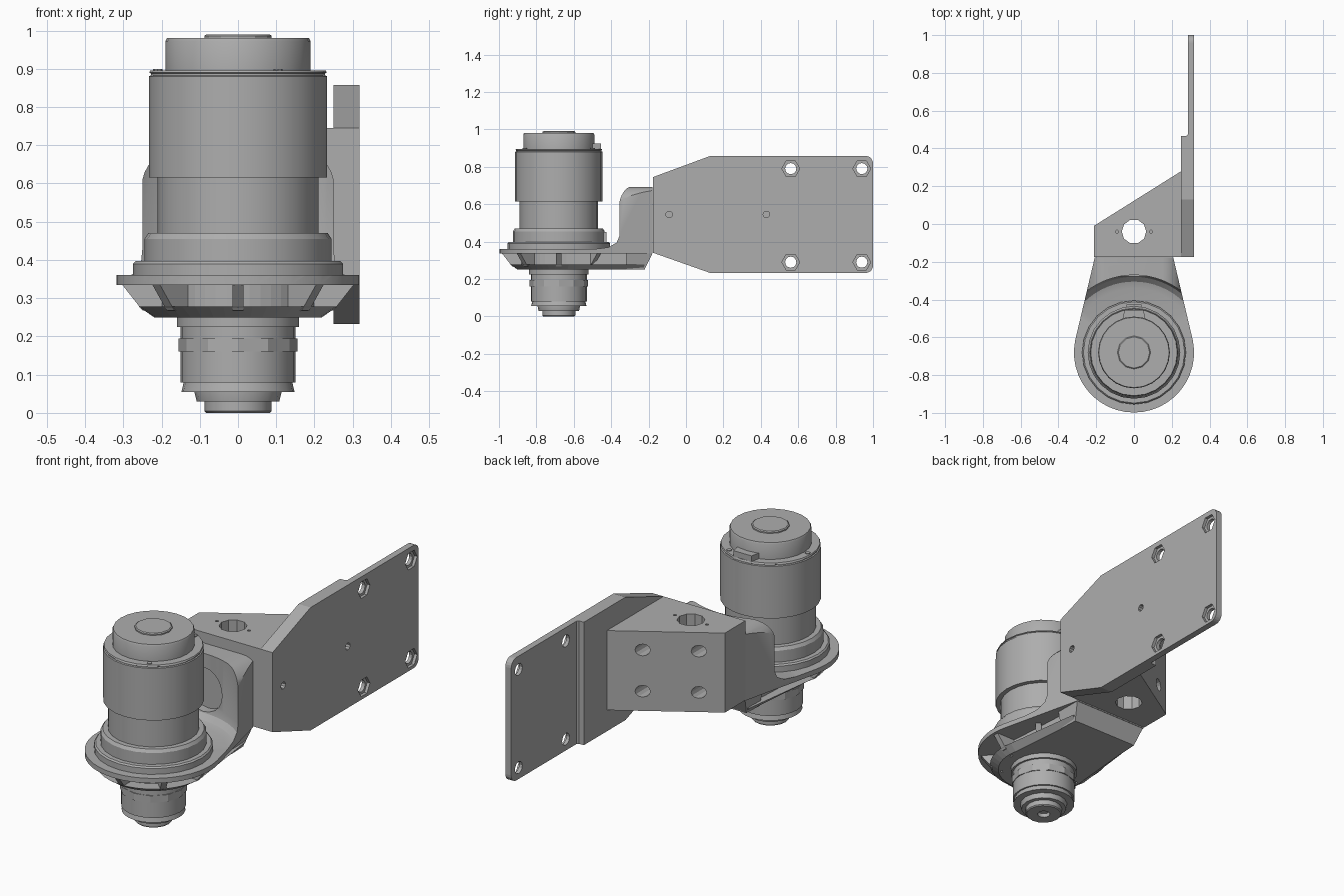
import bpy, bmesh, math
from mathutils import Vector

if "Cube" in bpy.data.objects:
    bpy.data.objects.remove(bpy.data.objects["Cube"])

AXIS = Vector((0, -0.68, 0))      # spindle axis
GREY = (0.42, 0.42, 0.42, 1)
metal = bpy.data.materials.new("grey metal")
metal.use_nodes = True
metal.diffuse_color = GREY
metal.node_tree.nodes["Principled BSDF"].inputs["Base Color"].default_value = GREY


def finish(name, bm, smooth=False):
    bmesh.ops.remove_doubles(bm, verts=bm.verts, dist=1e-5)
    bmesh.ops.recalc_face_normals(bm, faces=bm.faces)
    mesh = bpy.data.meshes.new(name)
    bm.to_mesh(mesh)
    bm.free()
    mesh.materials.append(metal)
    ob = bpy.data.objects.new(name, mesh)
    bpy.context.collection.objects.link(ob)
    if smooth:
        smooth_edges(ob)
    return ob


def activate(ob):
    bpy.ops.object.select_all(action='DESELECT')
    ob.select_set(True)
    bpy.context.view_layer.objects.active = ob


def smooth_edges(ob):
    activate(ob)
    bpy.ops.object.shade_smooth_by_angle(angle=math.radians(28))


def lathe(name, profile, sides=24, smooth=True):
    """Revolve (radius, z) points around the spindle axis."""
    bm = bmesh.new()
    vs = [bm.verts.new((r, AXIS.y, z)) for r, z in profile]
    es = [bm.edges.new(p) for p in zip(vs, vs[1:])]
    bmesh.ops.spin(bm, geom=vs + es, cent=AXIS, axis=(0, 0, 1),
                   angle=math.tau, steps=sides)
    return finish(name, bm, smooth)


def prism(name, outline, a, b, axis='z', base=None):
    """Extrude a 2D outline along an axis; base gives a different outline at a."""
    place = {'x': lambda p, t: (t, p[0], p[1]),
             'y': lambda p, t: (p[0], t, p[1]),
             'z': lambda p, t: (p[0], p[1], t)}[axis]
    bm = bmesh.new()
    low = [bm.verts.new(place(p, a)) for p in (base or outline)]
    high = [bm.verts.new(place(p, b)) for p in outline]
    bm.faces.new(low)
    bm.faces.new(high)
    for i in range(len(low)):
        j = (i + 1) % len(low)
        bm.faces.new((low[i], low[j], high[j], high[i]))
    return finish(name, bm)


def arc(cx, cy, r, start, end, steps):
    angles = [math.radians(start + (end - start) * i / steps) for i in range(steps + 1)]
    return [(cx + r * math.cos(t), cy + r * math.sin(t)) for t in angles]


def circle(cx, cy, r, sides=16, start=0):
    return arc(cx, cy, r, start, start + 360, sides)[:-1]


def teardrop(r, half, back):
    """Round nose around the spindle axis, tapering to a straight back edge."""
    return [(-half, back)] + arc(0, AXIS.y, r, 168, 372, 24) + [(half, back)]


def boolean(ob, tools, operation='DIFFERENCE'):
    for tool in tools:
        activate(ob)
        mod = ob.modifiers.new("cut", 'BOOLEAN')
        mod.operation, mod.solver, mod.object = operation, 'EXACT', tool
        bpy.ops.object.modifier_apply(modifier=mod.name)
        bpy.data.objects.remove(tool)


# Motor, from the nose to the end cap
lathe("motor_body", [(0, .38), (.245, .38), (.245, .455), (.235, .47), (.21, .47),
                     (.21, .64), (0, .64)])
lathe("motor_sleeve", [(0, .615), (.233, .615), (.233, .88), (.228, .883), (.228, .888),
                       (.232, .89), (.229, .896), (0, .896)])
lathe("end_cap", [(0, .89), (.19, .89), (.19, .972), (.186, .98), (0, .98)])
lathe("cap_button", [(0, .975), (.088, .975), (.088, .986), (.083, .99), (0, .99)], 12)
lathe("collar", [(0, .355), (.275, .355), (.275, .39), (.268, .397), (0, .397)])
for i, angle in enumerate((60, 180, 300)):
    t = math.radians(angle)
    prism("sleeve_screw_%d" % i, circle(.21 * math.cos(t), AXIS.y + .21 * math.sin(t), .012, 8),
          .893, .9)
prism("cap_tab", [(-.06, -.5), (.06, -.5), (.05, -.455), (-.05, -.455)], .88, .925)
prism("collar_key", [(-.04, -.5), (.04, -.5), (.04, -.425), (-.04, -.425)], .38, .45)

# Spindle nose with collet nut
lathe("spindle_nose", [(0, .055), (.148, .055), (.142, .08), (.15, .08), (.15, .225),
                       (.16, .225), (.16, .26), (0, .26)])
lathe("collet_nut", [(0, .16), (.156, .16), (.156, .195), (0, .195)], 12, False)
lathe("nose_step", [(0, .03), (.108, .03), (.114, .055), (.114, .07), (0, .07)], 16)
lathe("nose_tip", [(0, .02), (.03, .02), (.03, 0), (.083, 0), (.088, .005), (.088, .035),
                   (0, .035)], 16)

# Cradle: round plate with an upright wall hollowed around the motor
cradle = prism("cradle", teardrop(.318, .208, -.178), .335, .692)
hollow = lathe("hollow", [(0, .36), (.34, .36), (.375, .37), (.4, .395), (.41, .43),
                          (.41, .8), (0, .8)], 64, False)
recess = prism("recess", circle(0, .51, .11, 20), -.35, -.235, 'y')
corners = arc(.15, .59, .102, 0, 90, 8)
mirrored = [(-x, z) for x, z in reversed(corners)]
envelope = prism("envelope", [(.4, .2), (.4, .59)] + corners + mirrored +
                 [(-.4, .59), (-.4, .2)], -1.2, 0, 'y')
boolean(cradle, [hollow, recess])
boolean(cradle, [envelope], 'INTERSECT')
smooth_edges(cradle)

# Underside: core, bottom flange and radial ribs
prism("wall_foot", [(-.21, -.32), (.21, -.32), (.208, -.178), (-.208, -.178)], .25, .34,
      base=[(-.19, -.32), (.19, -.32), (.185, -.222), (-.185, -.222)])
prism("under_core", teardrop(.2, .17, -.22), .25, .34)
flange = prism("bottom_flange", teardrop(.26, .2, -.22), .25, .278,
               base=teardrop(.22, .18, -.23))
pockets = [prism("pocket", circle(x, y, r, 6, 30), .2, .262)
           for x, y, r in ((0, -.34, .085), (-.13, -.42, .045), (.13, -.42, .045))]
holes = [prism("hole", circle(.2 * math.cos(t), AXIS.y + .2 * math.sin(t), .01, 8), .2, .27)
         for t in (math.radians(a) for a in range(0, 360, 45))]
boolean(flange, pockets + holes)
for i, angle in enumerate(range(-225, 46, 45)):
    rib = prism("rib_%d" % i, [(.17, .255), (.25, .268), (.305, .338), (.17, .338)],
                -.014, .014, 'y')
    rib.location = AXIS
    rib.rotation_euler.z = math.radians(angle)

# Wedge block between cradle and side plate
block = prism("wedge_block", [(-.212, -.176), (.26, -.176), (.26, .286), (-.212, -.01)],
              .34, .745)
cuts = [prism("bore", circle(0, -.04, .065, 10), .2, .9)]
cuts += [prism("pin", circle(s * .09, -.04, .008, 8), .7, .8) for s in (-1, 1)]
cuts += [prism("bolt", circle(x, z, .03, 12), -.1, .4, 'y')
         for x in (-.11, .11) for z in (.44, .65)]
boolean(block, cuts)

# Side plate: thick front half, thin rear half, hex bolt pockets
corner = .04
outline = [(-.176, .34), (.13, .232)]
outline += arc(1 - corner, .232 + corner, corner, 270, 360, 5)
outline += arc(1 - corner, .858 - corner, corner, 0, 90, 5)
outline += [(.13, .858), (-.176, .745)]
plate = prism("side_plate", outline, .25, .318, 'x')
step = prism("step", [(.2, .465), (.276, .465), (.285, .475), (.285, 1.2), (.2, 1.2)], .1, 1)
cuts = [step]
for y in (.56, .94):
    for z in (.29, .79):
        cuts += [prism("hex", circle(y, z, .048, 6), .303, .4, 'x'),
                 prism("through", circle(y, z, .03, 12), .2, .4, 'x')]
cuts += [prism("small", circle(y, .545, .018, 10), .28, .4, 'x') for y in (-.09, .43)]
boolean(plate, cuts)
